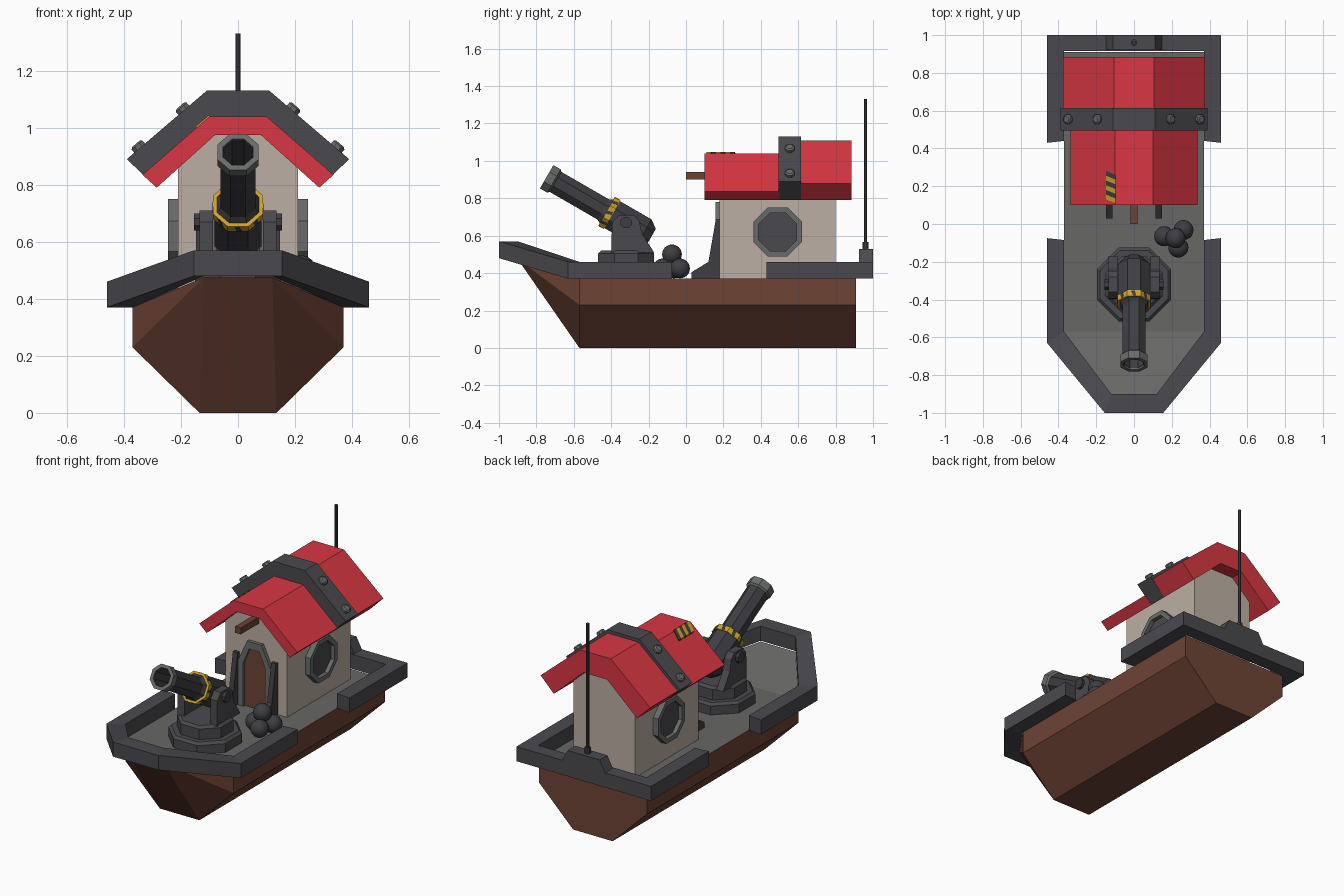
import bpy, bmesh, math
from mathutils import Matrix, Vector

if "Cube" in bpy.data.objects:
    bpy.data.objects.remove(bpy.data.objects["Cube"])


def material(name, r, g, b):
    m = bpy.data.materials.new(name)
    lin = [((c / 255 + 0.055) / 1.055) ** 2.4 for c in (r, g, b)]
    m.diffuse_color = (*lin, 1)
    m.use_nodes = True
    m.node_tree.nodes["Principled BSDF"].inputs["Base Color"].default_value = m.diffuse_color
    return m


WOOD = material("brown wood", 110, 67, 53)
DECK = material("deck grey", 103, 103, 102)
RAIL = material("charcoal", 74, 73, 78)
RED = material("roof red", 216, 54, 66)
WALL = material("beige wall", 188, 175, 163)
IRON = material("dark iron", 62, 62, 67)
STEEL = material("steel grey", 105, 107, 107)
GOLD = material("yellow", 205, 163, 42)


def finish(name, bm, *mats):
    bmesh.ops.recalc_face_normals(bm, faces=bm.faces)
    me = bpy.data.meshes.new(name)
    bm.to_mesh(me)
    bm.free()
    for m in mats:
        me.materials.append(m)
    ob = bpy.data.objects.new(name, me)
    bpy.context.collection.objects.link(ob)
    return ob


def prism(name, pts, axis, a, b, *mats):
    """Extrude a 2D outline along an axis from a to b."""
    put = {'x': lambda p, t: (t, p[0], p[1]),
           'y': lambda p, t: (p[0], t, p[1]),
           'z': lambda p, t: (p[0], p[1], t)}[axis]
    bm = bmesh.new()
    lo = [bm.verts.new(put(p, a)) for p in pts]
    hi = [bm.verts.new(put(p, b)) for p in pts]
    n = len(pts)
    bm.faces.new(lo)
    bm.faces.new(hi)
    for i in range(n):
        j = (i + 1) % n
        bm.faces.new((lo[i], lo[j], hi[j], hi[i]))
    return finish(name, bm, *mats)


def hull(name, pts, *mats):
    bm = bmesh.new()
    for p in pts:
        bm.verts.new(p)
    bmesh.ops.convex_hull(bm, input=bm.verts)
    bmesh.ops.dissolve_limit(bm, angle_limit=0.01, verts=bm.verts, edges=bm.edges)
    return finish(name, bm, *mats)


def lathe(name, prof, mat, matrix, sides=8, closed=False):
    """Spin (apothem, height) pairs round local z."""
    bm = bmesh.new()
    k = 1 / math.cos(math.pi / sides)
    rings = []
    for r, h in prof:
        ang = [(i + 0.5) * 2 * math.pi / sides for i in range(sides)]
        rings.append([bm.verts.new(matrix @ Vector((r * k * math.cos(t), r * k * math.sin(t), h))) for t in ang])
    pairs = list(zip(rings, rings[1:]))
    if closed:
        pairs.append((rings[-1], rings[0]))
    else:
        bm.faces.new(rings[0])
        bm.faces.new(rings[-1])
    for p, q in pairs:
        for i in range(sides):
            j = (i + 1) % sides
            bm.faces.new((p[i], p[j], q[j], q[i]))
    return finish(name, bm, mat)


def sweep_rail(name, half):
    """Rail from (outer xy, inner xy, bottom z) stations, mirrored over x."""
    mir = [((-o[0], o[1]), (-i[0], i[1]), z) for o, i, z in reversed(half)]
    bm = bmesh.new()
    rings = [[bm.verts.new(c) for c in ((*o, z), (*o, z + .09), (*i, z + .09), (*i, z))]
             for o, i, z in half + mir]
    for p, q in zip(rings, rings[1:]):
        for i in range(4):
            j = (i + 1) % 4
            bm.faces.new((p[i], p[j], q[j], q[i]))
    bm.faces.new(rings[0])
    bm.faces.new(rings[-1])
    return finish(name, bm, RAIL)


def mirror(pts):
    return pts + [(-x, z) for x, z in reversed(pts)]


def T(x, y, z):
    return Matrix.Translation((x, y, z))


def R(deg, axis):
    return Matrix.Rotation(math.radians(deg), 4, axis)


# Hull with grey deck on the upward faces
section = mirror([(.135, 0), (.37, .23), (.37, .37)])
parts = [prism("hull", section, 'y', -.57, .91, WOOD, DECK),
         hull("bow", [(x, -.57, z) for x, z in section] + [(s * .12, -.9, .475) for s in (-1, 1)], WOOD, DECK)]
for ob in parts:
    for f in ob.data.polygons:
        f.material_index = 1 if f.normal.z > .7 else 0

# Rails and stern step with mast
sweep_rail("front_rail", [((.46, -.075), (.37, -.085), .37), ((.46, -.63), (.37, -.57), .37),
                          ((.155, -1), (.12, -.9), .48)])
sweep_rail("rear_rail", [((.46, .43), (.37, .44), .37), ((.46, 1), (.37, .915), .37)])
prism("stern_step", mirror([(.15, .455), (.11, .53)]), 'y', .925, 1, RAIL)
lathe("mast_socket", [(.017, .52), (.017, .565)], IRON, T(0, .96, 0))
lathe("mast", [(.009, .55), (.009, 1.33)], IRON, T(0, .96, 0))

# Cabin and roof
prism("cabin", mirror([(.21, .365), (.21, .865), (.08, .98)]), 'y', .18, .80, WALL)


def roof(name, outer, y0, y1, mat):
    inner = [(.285, .79), (.08, .975)]
    pts = mirror(outer)
    pts = pts[:len(outer)] + pts[len(outer):] + [(-x, z) for x, z in inner] + inner[::-1]
    prism(name, pts, 'y', y0, y1, mat)


roof("front_roof", [(.335, .835), (.10, 1.04)], .10, .50, RED)
roof("rear_roof", [(.375, .88), (.105, 1.11)], .60, .885, RED)
roof("roof_band", [(.39, .89), (.11, 1.13)], .495, .615, RAIL)
for s in (-1, 1):
    for x in (.19, .345):
        lathe("band_bolt", [(.025, -.01), (.025, .014), (.017, .02)], STEEL,
              T(s * x, .555, 1.13 - .857 * (x - .11)) @ R(s * 40.6, 'Y'))

# Hazard patch on the left roof slope
for i in range(6):
    y = .12 + i * .025
    quad = [(-.098, y - .01), (-.098, y + .015), (-.147, y + .035), (-.147, y + .01)]
    hull("roof_stripe", [(x, v, 1.04 + (x + .10) * .851 + d) for x, v in quad for d in (-.002, .006)],
         IRON if i % 2 else GOLD)

# Door, frame, braces and beam
outer = [(.11, .37), (.11, .65), (.05, .78)]
inner = [(.075, .37), (.075, .64), (.035, .735)]
prism("door_frame", mirror(outer) + [(-x, z) for x, z in inner] + inner[::-1], 'y', .158, .185, STEEL)
prism("door", mirror(inner), 'y', .172, .185, WOOD)
for s in (-1, 1):
    prism("door_brace", [(.03, .37), (.03, .405), (.12, .46), (.16, .69), (.185, .69), (.185, .37)],
          'x', s * .115, s * .147, IRON)
prism("door_beam", mirror([(.019, .90), (.019, .94)]), 'y', 0, .19, WOOD)

# Round windows
for s in (-1, 1):
    m = T(s * .205, .49, .62) @ R(s * 90, 'Y')
    lathe("window_frame", [(.13, 0), (.13, .04), (.102, .04), (.102, 0)], STEEL, m, closed=True)
    lathe("window_glass", [(.105, 0), (.105, .015)], RAIL, m)

# Cannon mount
lathe("mount_base", [(.195, .365), (.195, .425), (.18, .44)], RAIL, T(0, -.32, 0))
lathe("mount_top", [(.15, .43), (.15, .505), (.135, .52)], RAIL, T(0, -.32, 0))
for s in (-1, 1):
    prism("yoke", [(-.40, .51), (-.17, .51), (-.235, .61), (-.25, .68), (-.28, .71), (-.36, .71), (-.395, .67)],
          'x', s * .088, s * .135, RAIL)
    lathe("yoke_bolt", [(.03, 0), (.03, .03)], IRON, T(s * .125, -.32, .67) @ R(s * 90, 'Y'))

# Cannon barrel, measured backwards from the muzzle
aim = T(0, -.745, .915) @ R(-120, 'X')
lathe("barrel", [(.05, .2), (.05, .01), (.062, .01), (.062, .35), (.083, .385), (.083, .60), (.05, .645)], IRON, aim)
lathe("muzzle_ring", [(.052, 0), (.072, 0), (.072, .045), (.062, .055), (.052, .055)], STEEL, aim, closed=True)
band = lathe("barrel_band", [(.07, .37), (.088, .37), (.088, .405), (.07, .405)], GOLD, aim, closed=True)
# Dark marks on the band
for i in range(8):
    bar = prism("band_mark", [(-.012, .372), (.006, .372), (.014, .403), (-.004, .403)], 'y', .08, .0895, IRON)
    bar.data.transform(aim @ R(i * 45, 'Z'))

# Cannonball pile
for x, y, z in ((.16, -.065, .425), (.262, -.032, .425), (.235, -.125, .425), (.22, -.075, .50)):
    bm = bmesh.new()
    bmesh.ops.create_icosphere(bm, subdivisions=3, radius=.053, matrix=T(x, y, z))
    ball = finish("cannonball", bm, IRON)
    for f in ball.data.polygons:
        f.use_smooth = True
